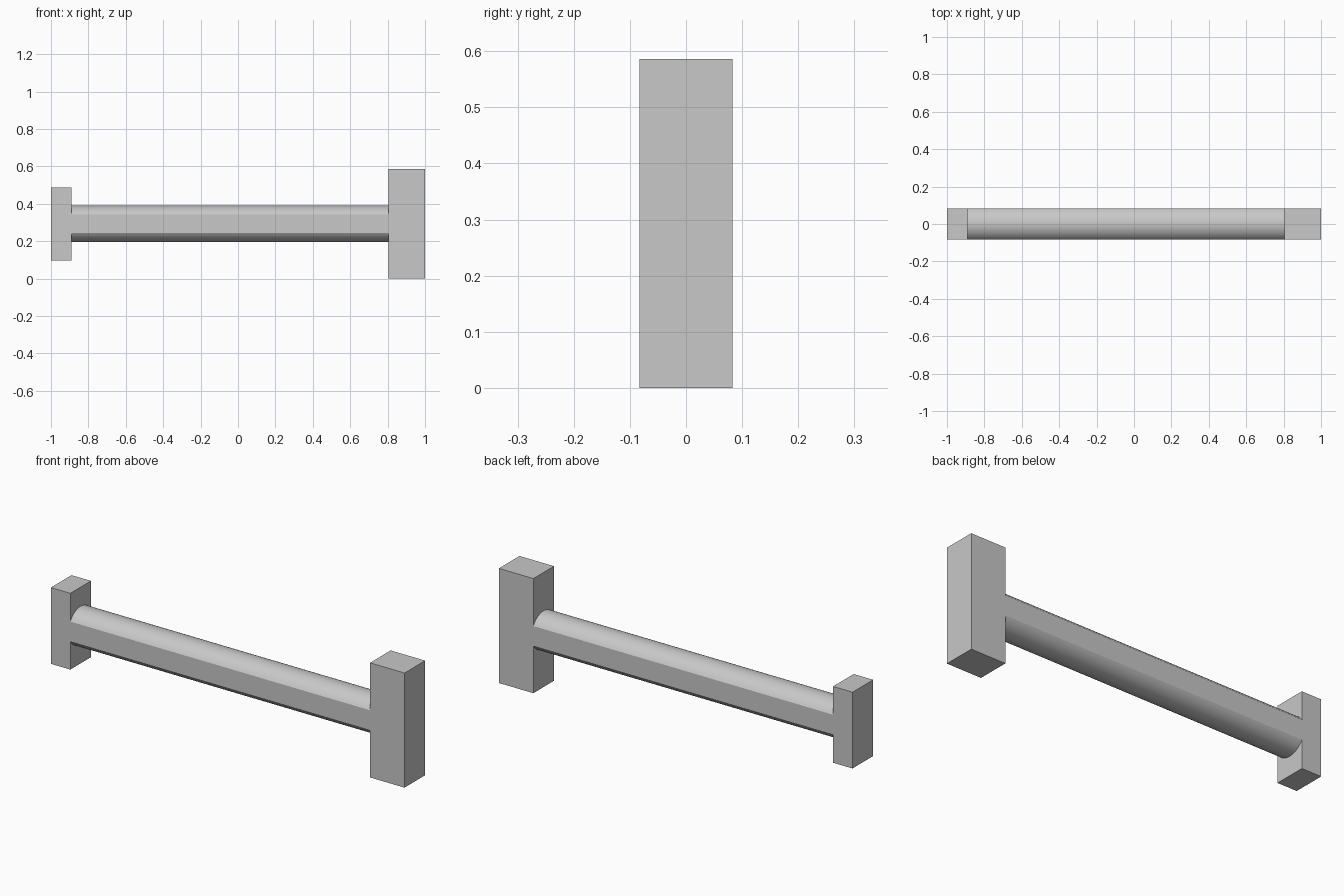
import bpy
import math

cube = bpy.data.objects.get("Cube")
if cube:
    bpy.data.objects.remove(cube, do_unlink=True)

HALF_DEPTH = 0.083   # shared by the end blocks and the flats of the bar
AXIS_Z = 0.293
RADIUS = 0.097
ARC_STEPS = 24

grey = bpy.data.materials.new("light_grey")
grey.use_nodes = True
colour = (0.58, 0.58, 0.58, 1)
grey.diffuse_color = colour
grey.node_tree.nodes["Principled BSDF"].inputs["Base Color"].default_value = colour


def extrude_along_x(name, profile, x0, x1):
    """Prism with a counter-clockwise (y, z) profile, centred on the bar axis."""
    n = len(profile)
    verts = [(x, y, AXIS_Z + z) for x in (x0, x1) for y, z in profile]
    faces = [(i, (i + 1) % n, n + (i + 1) % n, n + i) for i in range(n)]
    faces = [tuple(reversed(f)) for f in faces]
    faces += [tuple(reversed(range(n))), tuple(range(n, 2 * n))]
    faces = [f if len(f) != 4 or n == 4 else tuple(reversed(f)) for f in faces]
    mesh = bpy.data.meshes.new(name)
    mesh.from_pydata(verts, [], faces)
    mesh.materials.append(grey)
    obj = bpy.data.objects.new(name, mesh)
    bpy.context.collection.objects.link(obj)
    # Make every face point outwards
    bpy.ops.object.select_all(action='DESELECT')
    obj.select_set(True)
    bpy.context.view_layer.objects.active = obj
    bpy.ops.object.mode_set(mode='EDIT')
    bpy.ops.mesh.select_all(action='SELECT')
    bpy.ops.mesh.normals_make_consistent(inside=False)
    bpy.ops.object.mode_set(mode='OBJECT')
    return obj


def rectangle(half_height):
    return [(-HALF_DEPTH, -half_height), (HALF_DEPTH, -half_height),
            (HALF_DEPTH, half_height), (-HALF_DEPTH, half_height)]


# End blocks
extrude_along_x("small_end_block", rectangle(0.195), -1.0, -0.89)
extrude_along_x("large_end_block", rectangle(AXIS_Z), 0.805, 1.0)

# Round bar with flats on its front and back
start = math.acos(HALF_DEPTH / RADIUS)
section = []
for turn in (0, math.pi):
    for i in range(ARC_STEPS + 1):
        a = turn + start + (math.pi - 2 * start) * i / ARC_STEPS
        section.append((RADIUS * math.cos(a), RADIUS * math.sin(a)))
bar = extrude_along_x("flattened_bar", section, -0.89, 0.805)
bpy.ops.object.shade_smooth_by_angle(angle=math.radians(20))
